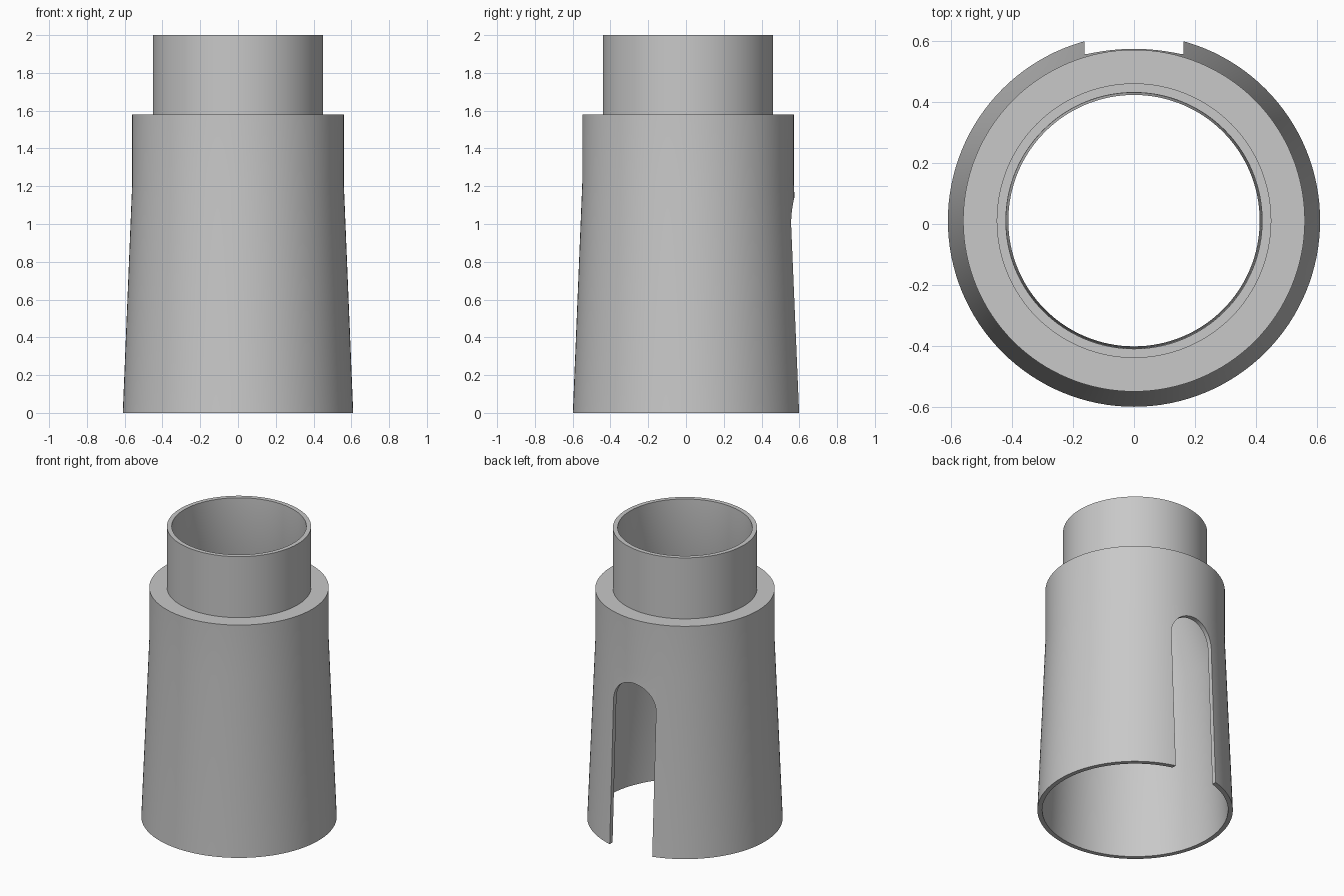
import bpy
import bmesh
from math import sin, cos, pi, radians

default = bpy.data.objects.get("Cube")
if default:
    bpy.data.objects.remove(default, do_unlink=True)

SEGMENTS = 128
AXIS_Y = 0.011
SLOT_RADIUS = 0.162
SLOT_SPRING = 0.98

grey = bpy.data.materials.new("plain_grey")
grey.use_nodes = True
grey.diffuse_color = (0.58, 0.58, 0.58, 1)
grey.node_tree.nodes["Principled BSDF"].inputs["Base Color"].default_value = (0.58, 0.58, 0.58, 1)


def make_object(name, bm):
    bmesh.ops.recalc_face_normals(bm, faces=bm.faces)
    mesh = bpy.data.meshes.new(name)
    bm.to_mesh(mesh)
    bm.free()
    mesh.materials.append(grey)
    obj = bpy.data.objects.new(name, mesh)
    bpy.context.collection.objects.link(obj)
    return obj


def lathe(name, profile):
    """Revolve a closed (radius, height) profile around the upright axis."""
    bm = bmesh.new()
    rings = []
    for r, z in profile:
        rings.append([bm.verts.new((r * cos(2 * pi * i / SEGMENTS),
                                    AXIS_Y + r * sin(2 * pi * i / SEGMENTS), z))
                      for i in range(SEGMENTS)])
    for a, b in zip(rings, rings[1:] + rings[:1]):
        for i in range(SEGMENTS):
            j = (i + 1) % SEGMENTS
            bm.faces.new((a[i], a[j], b[j], b[i]))
    return make_object(name, bm)


# Hollow stepped sleeve: flared skirt, shoulder and neck
sleeve = lathe("sleeve", [
    (0.61, 0), (0.56, 1.22), (0.56, 1.58), (0.45, 1.58), (0.45, 2),
    (0.42, 2), (0.412, 1.56), (0.53, 1.22), (0.58, 0),
])

# Round-topped slot cutter through the back wall
bm = bmesh.new()
outline = [(-SLOT_RADIUS, -0.2), (SLOT_RADIUS, -0.2)]
outline += [(SLOT_RADIUS * cos(pi * i / 32), SLOT_SPRING + SLOT_RADIUS * sin(pi * i / 32))
            for i in range(33)]
face = bm.faces.new([bm.verts.new((x, 0.3, z)) for x, z in outline])
extruded = bmesh.ops.extrude_face_region(bm, geom=[face])
bmesh.ops.translate(bm, vec=(0, 0.6, 0),
                    verts=[g for g in extruded["geom"] if isinstance(g, bmesh.types.BMVert)])
cutter = make_object("slot_cutter", bm)
cutter.hide_render = True

# Cut the slot and discard the cutter
cut = sleeve.modifiers.new("slot", "BOOLEAN")
cut.operation = "DIFFERENCE"
cut.solver = "EXACT"
cut.object = cutter
bpy.ops.object.select_all(action="DESELECT")
sleeve.select_set(True)
bpy.context.view_layer.objects.active = sleeve
bpy.ops.object.modifier_apply(modifier=cut.name)
bpy.data.objects.remove(cutter, do_unlink=True)

bpy.ops.object.shade_smooth_by_angle(angle=radians(30))
